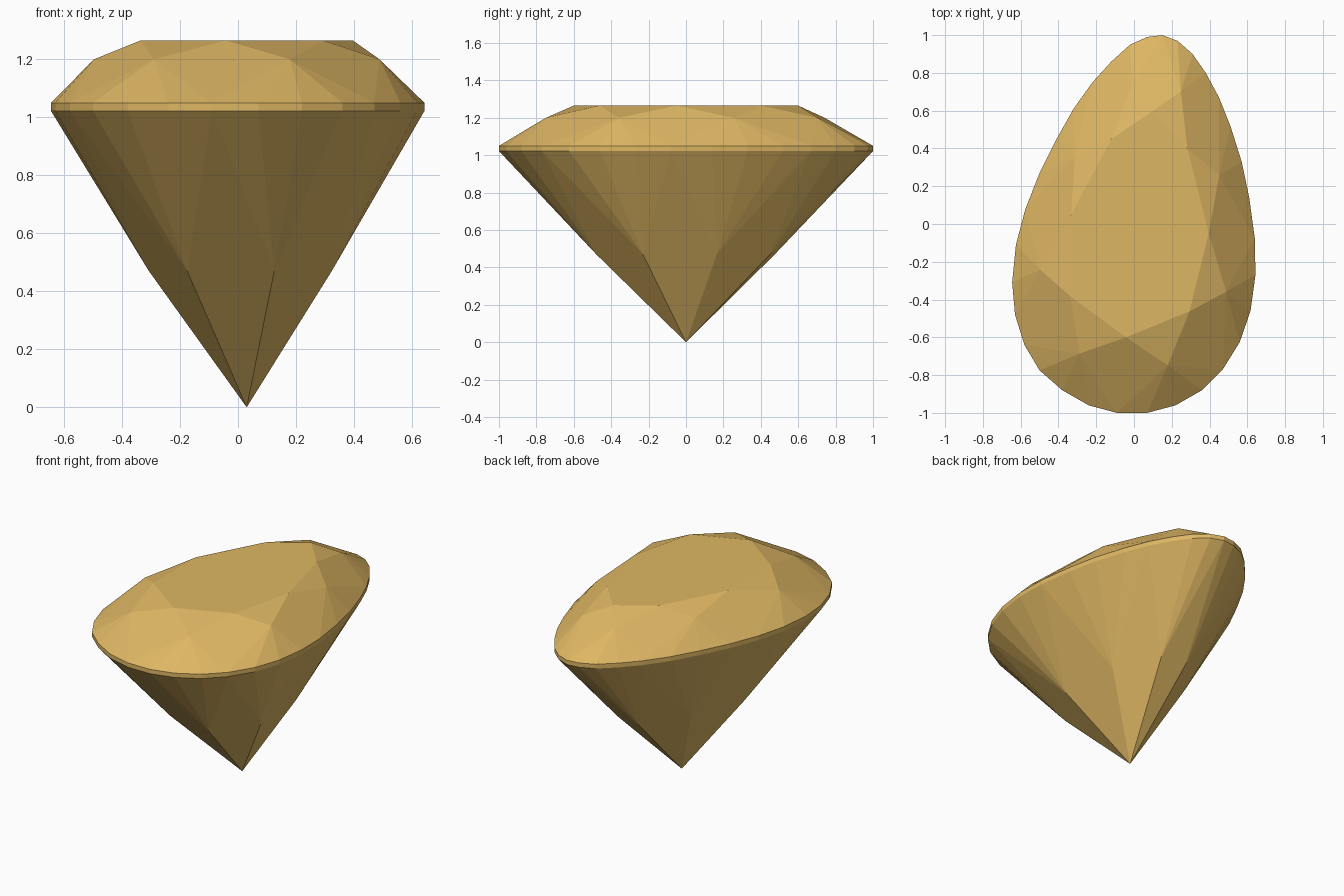
import bpy
import bmesh

if "Cube" in bpy.data.objects:
    bpy.data.objects.remove(bpy.data.objects["Cube"])

# Pear-shaped girdle outline, clockwise seen from above
OUTLINE = [
    (0.07, 0.99), (0.15, 1.0), (0.23, 0.97), (0.31, 0.90),
    (0.38, 0.80), (0.45, 0.67), (0.51, 0.52), (0.57, 0.33),
    (0.61, 0.14), (0.64, -0.08), (0.643, -0.27), (0.617, -0.46),
    (0.56, -0.625), (0.47, -0.77), (0.36, -0.88), (0.22, -0.96),
    (0.07, -1.0), (-0.09, -1.0), (-0.24, -0.96), (-0.38, -0.88),
    (-0.50, -0.775), (-0.58, -0.64), (-0.63, -0.48), (-0.645, -0.31),
    (-0.625, -0.11), (-0.575, 0.08), (-0.50, 0.27), (-0.41, 0.45),
    (-0.32, 0.61), (-0.22, 0.75), (-0.12, 0.86), (-0.02, 0.95),
]
N = len(OUTLINE)
CX = 0.03                     # culet axis
MAINS = range(1, N, 4)        # outline positions of the main facets
MIDS = range(3, N, 4)         # positions between them

gold = bpy.data.materials.new("honey gold")
gold.diffuse_color = (0.73, 0.47, 0.125, 1)
gold.use_nodes = True
gold.node_tree.nodes["Principled BSDF"].inputs["Base Color"].default_value = gold.diffuse_color

bm = bmesh.new()


def ring(indices, scale, z):
    """Scaled copy of chosen outline points at height z."""
    return {i: bm.verts.new((CX + (OUTLINE[i][0] - CX) * scale,
                             OUTLINE[i][1] * scale, z)) for i in indices}


table = ring(MAINS, 0.60, 1.265)
star = ring(MIDS, 0.78, 1.20)
girdle_top = ring(range(N), 1.0, 1.05)
girdle_low = ring(range(N), 1.0, 1.022)
pavilion = ring(MIDS, 0.50, 0.47)
culet = bm.verts.new((CX, 0, 0))

# Table and girdle band
bm.faces.new(list(table.values()))
for i in range(N):
    j = (i + 1) % N
    bm.faces.new((girdle_top[i], girdle_top[j], girdle_low[j], girdle_low[i]))

for m in MAINS:
    nxt, prev, after = (m + 2) % N, (m - 2) % N, (m + 4) % N
    # Crown kite and star facet
    bm.faces.new((table[m], star[prev], girdle_top[m], star[nxt]))
    bm.faces.new((table[m], star[nxt], table[after]))
    # Pavilion main facet
    bm.faces.new((culet, pavilion[prev], girdle_low[m], pavilion[nxt]))
    # Fans of upper and lower girdle facets
    for k in range(4):
        a, b = (m + k) % N, (m + k + 1) % N
        bm.faces.new((star[nxt], girdle_top[a], girdle_top[b]))
        bm.faces.new((pavilion[nxt], girdle_low[a], girdle_low[b]))

bmesh.ops.recalc_face_normals(bm, faces=bm.faces)
mesh = bpy.data.meshes.new("pear_cut_gem")
bm.to_mesh(mesh)
bm.free()
mesh.materials.append(gold)
bpy.context.collection.objects.link(bpy.data.objects.new("pear_cut_gem", mesh))
